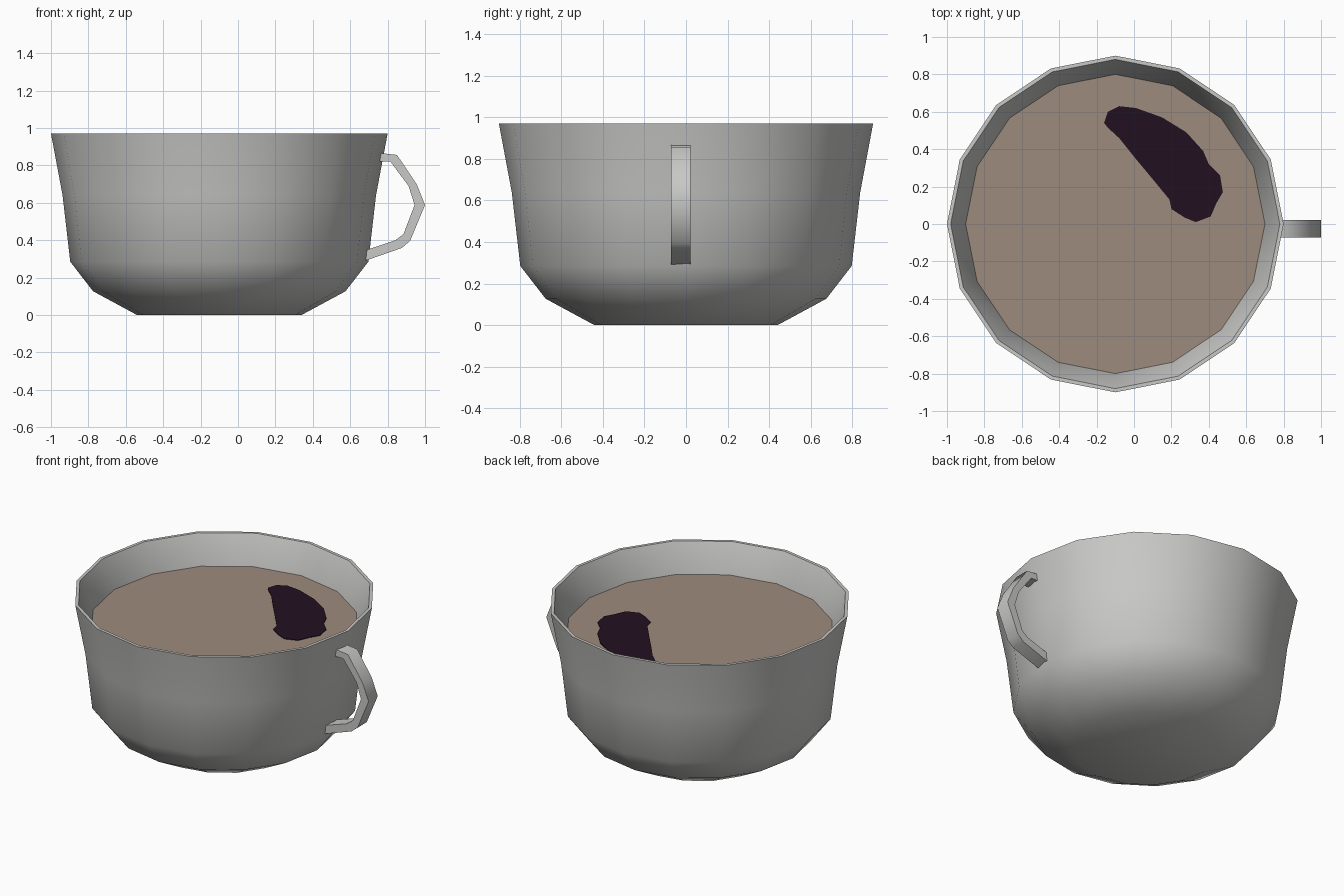
import bpy, bmesh, math

if "Cube" in bpy.data.objects:
    bpy.data.objects.remove(bpy.data.objects["Cube"])

CX = -0.1      # cup axis
SIDES = 16


def material(name, rgb):
    m = bpy.data.materials.new(name)
    m.diffuse_color = (*rgb, 1)
    m.use_nodes = True
    m.node_tree.nodes["Principled BSDF"].inputs["Base Color"].default_value = m.diffuse_color
    return m


grey = material("light grey ceramic", (0.58, 0.58, 0.57))
brown = material("milky brown", (0.34, 0.26, 0.205))
dark = material("dark purple brown", (0.016, 0.005, 0.015))


def finish(bm, name, mat, smooth=None):
    bmesh.ops.recalc_face_normals(bm, faces=bm.faces)
    me = bpy.data.meshes.new(name)
    bm.to_mesh(me)
    bm.free()
    me.materials.append(mat)
    ob = bpy.data.objects.new(name, me)
    bpy.context.collection.objects.link(ob)
    if smooth:
        bpy.ops.object.select_all(action='DESELECT')
        ob.select_set(True)
        bpy.context.view_layer.objects.active = ob
        bpy.ops.object.shade_smooth_by_angle(angle=math.radians(smooth))
    return ob


def ring(bm, r, z):
    return [bm.verts.new((CX + r * math.cos(2 * math.pi * i / SIDES),
                          r * math.sin(2 * math.pi * i / SIDES), z))
            for i in range(SIDES)]


def plate(name, pts, z, t, mat):
    """Thin horizontal plate whose top sits at z."""
    bm = bmesh.new()
    f = bm.faces.new([bm.verts.new((x, y, z - t)) for x, y in pts])
    r = bmesh.ops.extrude_face_region(bm, geom=[f])
    bmesh.ops.translate(bm, vec=(0, 0, t),
                        verts=[v for v in r["geom"] if isinstance(v, bmesh.types.BMVert)])
    return finish(bm, name, mat)


# cup: outer wall, rim and inner wall as one revolved profile
profile = [(0.44, 0), (0.675, 0.127), (0.797, 0.285), (0.838, 0.64), (0.90, 0.97),
           (0.88, 0.97), (0.80, 0.785), (0.775, 0.5), (0.74, 0.31), (0.62, 0.17), (0.41, 0.04)]
bm = bmesh.new()
rings = [ring(bm, r, z) for r, z in profile]
for a, b in zip(rings, rings[1:]):
    for i in range(SIDES):
        j = (i + 1) % SIDES
        bm.faces.new((a[i], a[j], b[j], b[i]))
bm.faces.new(rings[0])
bm.faces.new(rings[-1])
finish(bm, "cup", grey, 40)

# drink surface
bm = bmesh.new()
bm.faces.new(ring(bm, 0.80, 0.787))
finish(bm, "drink", brown)

# dark patch floating on the drink
patch = [(-0.16, 0.54), (-0.14, 0.60), (-0.08, 0.63), (0.01, 0.62), (0.15, 0.57), (0.28, 0.49),
         (0.37, 0.39), (0.40, 0.32), (0.46, 0.26), (0.475, 0.17), (0.44, 0.11), (0.41, 0.04),
         (0.33, 0.01), (0.27, 0.035), (0.20, 0.08), (0.19, 0.13), (0.10, 0.24), (0.0, 0.36),
         (-0.08, 0.46), (-0.14, 0.515)]
plate("dark_patch", patch, 0.791, 0.004, dark)

# handle: flat band following an outer and inner path
outer = [(0.76, 0.866), (0.85, 0.856), (0.955, 0.70), (1.0, 0.588), (0.92, 0.396),
         (0.875, 0.358), (0.68, 0.29)]
inner = [(0.75, 0.82), (0.815, 0.82), (0.912, 0.69), (0.944, 0.588), (0.885, 0.433),
         (0.842, 0.40), (0.687, 0.348)]
bm = bmesh.new()
secs = [[bm.verts.new((p[0], y, p[1])) for p, y in
         ((o, -0.073), (o, 0.022), (n, 0.022), (n, -0.073))] for o, n in zip(outer, inner)]
for a, b in zip(secs, secs[1:]):
    for i in range(4):
        j = (i + 1) % 4
        bm.faces.new((a[i], a[j], b[j], b[i]))
bm.faces.new(secs[0])
bm.faces.new(secs[-1])
finish(bm, "handle", grey, 50)
